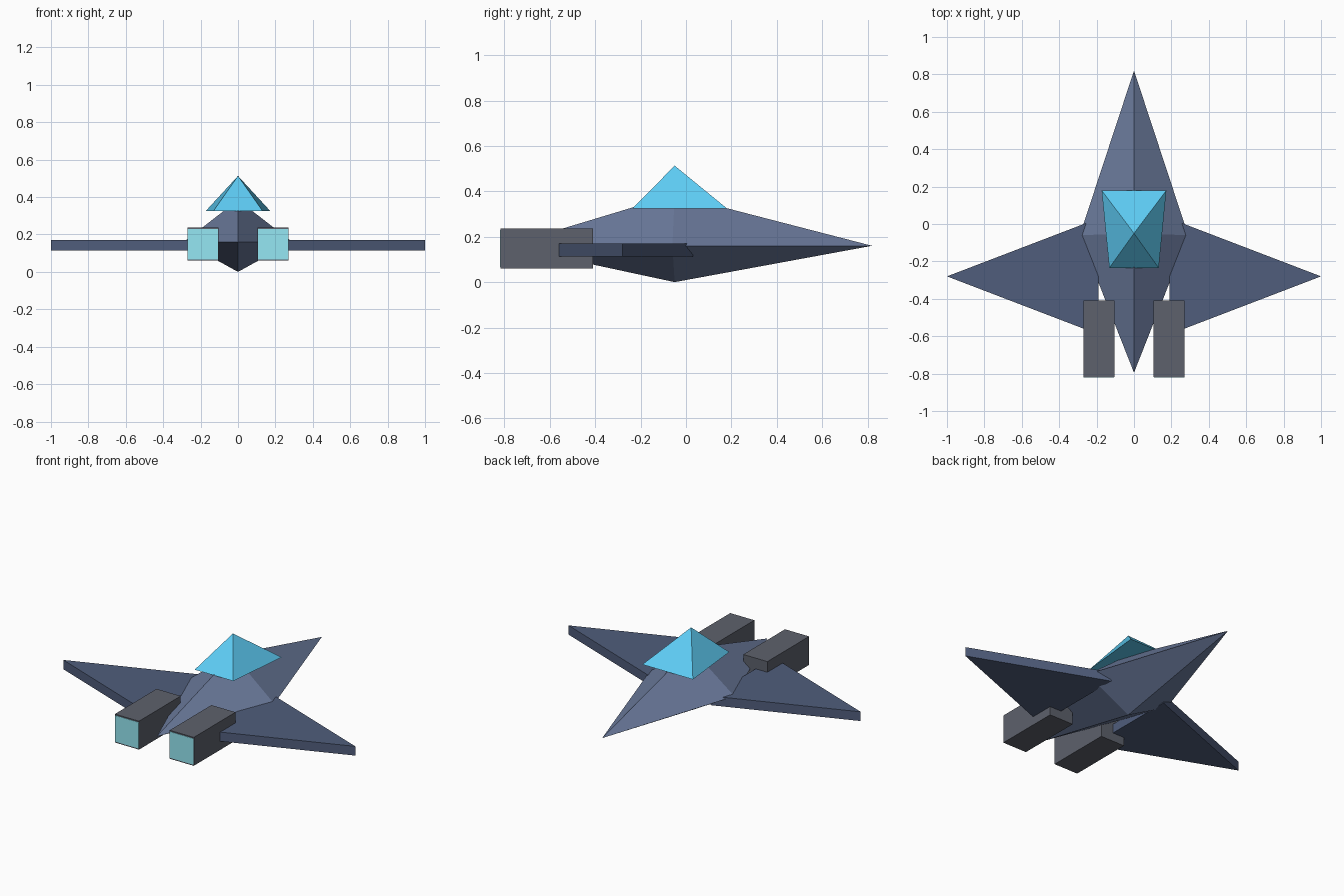
import bpy, bmesh

if "Cube" in bpy.data.objects:
    bpy.data.objects.remove(bpy.data.objects["Cube"])


def material(name, rgb):
    m = bpy.data.materials.new(name)
    m.diffuse_color = (*rgb, 1)
    m.use_nodes = True
    m.node_tree.nodes["Principled BSDF"].inputs["Base Color"].default_value = m.diffuse_color
    return m


hull_mat = material("hull_blue", (0.15, 0.20, 0.34))
wing_mat = material("wing_navy", (0.08, 0.11, 0.20))
canopy_mat = material("canopy_glass", (0.11, 0.60, 0.90))
engine_mat = material("engine_grey", (0.11, 0.12, 0.15))
glow_mat = material("exhaust_glow", (0.30, 0.80, 0.90))


def finish(name, bm, mat):
    bmesh.ops.recalc_face_normals(bm, faces=bm.faces)
    mesh = bpy.data.meshes.new(name)
    bm.to_mesh(mesh)
    bm.free()
    ob = bpy.data.objects.new(name, mesh)
    mesh.materials.append(mat)
    bpy.context.collection.objects.link(ob)
    return ob


def fan(bm, ring, apex):
    """Join a closed ring of vertices to one apex point."""
    tip = bm.verts.new(apex)
    for a, b in zip(ring, ring[1:] + ring[:1]):
        bm.faces.new((a, b, tip))


def box(name, lo, hi, mat):
    bm = bmesh.new()
    bmesh.ops.create_cube(bm, size=1)
    for v in bm.verts:
        v.co = [(l + h) / 2 + c * (h - l) for l, h, c in zip(lo, hi, v.co)]
    return finish(name, bm, mat)


# Fuselage: stretched eight-sided diamond
bm = bmesh.new()
ring = [bm.verts.new((x, y, 0.16)) for x, y in
        ((0, 0.82), (-0.29, -0.06), (0, -0.795), (0.29, -0.06))]
fan(bm, ring, (0, -0.05, 0.385))
fan(bm, ring, (0, -0.05, 0))
finish("fuselage", bm, hull_mat)

# Canopy: tapered pyramid
bm = bmesh.new()
ring = [bm.verts.new((x, y, 0.325)) for x, y in
        ((-0.173, 0.18), (-0.132, -0.235), (0.132, -0.235), (0.173, 0.18))]
bm.faces.new(ring)
fan(bm, ring, (0, -0.05, 0.513))
finish("canopy", bm, canopy_mat)

for side, s in (("left", -1), ("right", 1)):
    # Wing: flat triangular slab
    bm = bmesh.new()
    tri = bm.faces.new([bm.verts.new((s * x, y, 0.113)) for x, y in
                        ((1, -0.28), (0.19, 0.03), (0.19, -0.59))])
    slab = bmesh.ops.extrude_face_region(bm, geom=[tri])
    bmesh.ops.translate(bm, vec=(0, 0, 0.057),
                        verts=[g for g in slab["geom"] if isinstance(g, bmesh.types.BMVert)])
    finish(side + "_wing", bm, wing_mat)

    # Engine block with glowing rear exhaust plate
    x0, x1 = sorted((s * 0.105, s * 0.27))
    box(side + "_engine", (x0, -0.818, 0.06), (x1, -0.41, 0.236), engine_mat)
    box(side + "_exhaust", (x0 + 0.001, -0.82, 0.067), (x1 - 0.001, -0.81, 0.229), glow_mat)
